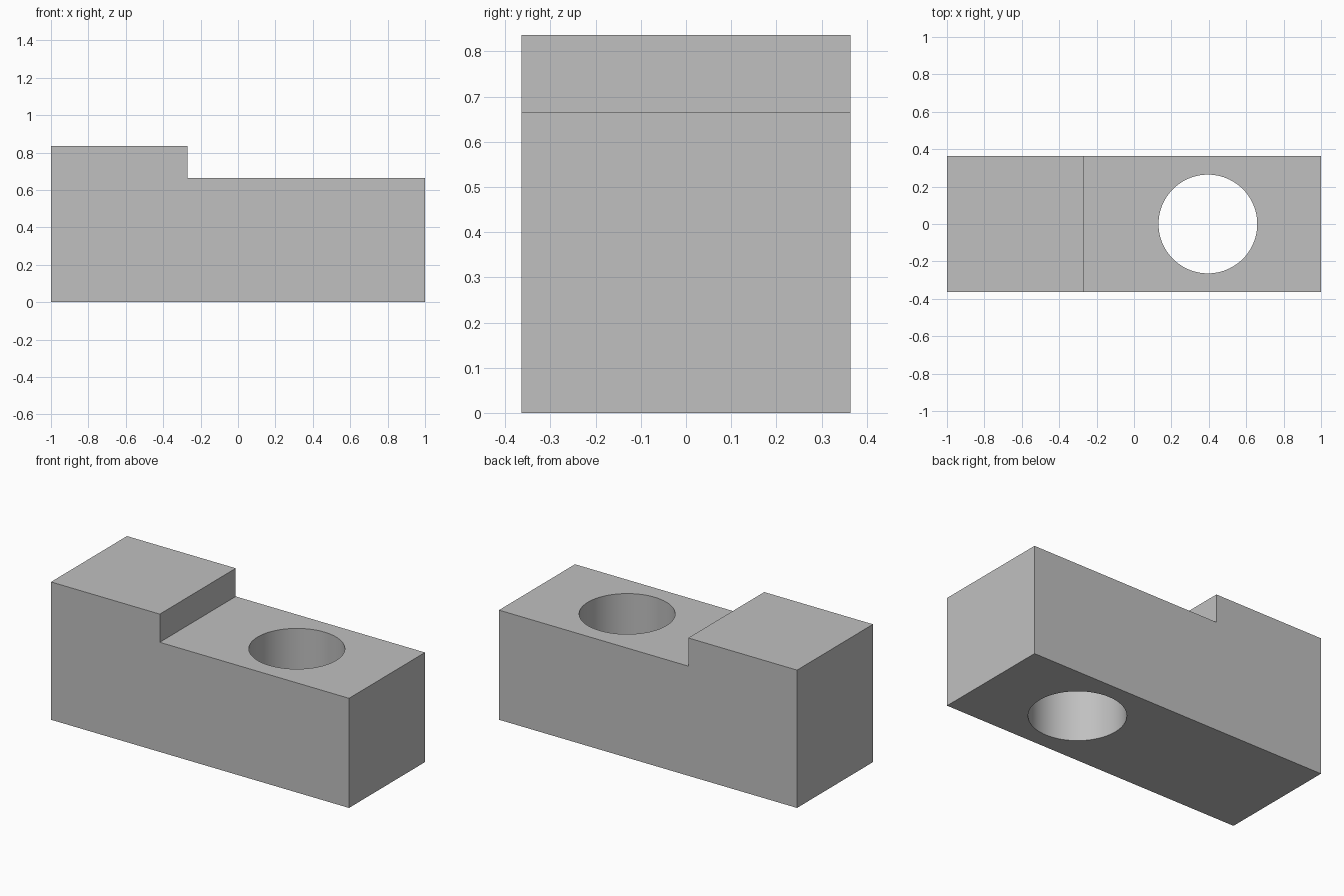
import bpy
import bmesh
import math

cube = bpy.data.objects.get("Cube")
if cube:
    bpy.data.objects.remove(cube, do_unlink=True)

LENGTH, DEPTH = 2.0, 0.728
STEP_X, LOW_Z, HIGH_Z = -0.27, 0.665, 0.836
HOLE_X, HOLE_R = 0.395, 0.264

# Plain grey material
grey = bpy.data.materials.new("light grey")
grey.use_nodes = True
colour = (0.53, 0.53, 0.53, 1)
grey.diffuse_color = colour
grey.node_tree.nodes["Principled BSDF"].inputs["Base Color"].default_value = colour

# Stepped block: side profile extruded through the depth
half = LENGTH / 2
profile = [(-half, 0), (half, 0), (half, LOW_Z),
           (STEP_X, LOW_Z), (STEP_X, HIGH_Z), (-half, HIGH_Z)]
bm = bmesh.new()
face = bm.faces.new([bm.verts.new((x, -DEPTH / 2, z)) for x, z in profile])
result = bmesh.ops.extrude_face_region(bm, geom=[face])
moved = [v for v in result["geom"] if isinstance(v, bmesh.types.BMVert)]
bmesh.ops.translate(bm, verts=moved, vec=(0, DEPTH, 0))
bmesh.ops.recalc_face_normals(bm, faces=bm.faces[:])
mesh = bpy.data.meshes.new("stepped_block")
bm.to_mesh(mesh)
bm.free()
mesh.materials.append(grey)
block = bpy.data.objects.new("stepped_block", mesh)
bpy.context.collection.objects.link(block)

# Round through hole in the lower step
bpy.ops.mesh.primitive_cylinder_add(vertices=96, radius=HOLE_R, depth=2,
                                    location=(HOLE_X, 0, LOW_Z / 2))
cutter = bpy.context.object
cutter.name = "hole_cutter"
cutter.hide_render = True
cutter.data.materials.append(grey)
cut = block.modifiers.new("through_hole", "BOOLEAN")
cut.operation = "DIFFERENCE"
cut.solver = "EXACT"
cut.object = cutter

bpy.ops.object.select_all(action="DESELECT")
block.select_set(True)
bpy.context.view_layer.objects.active = block
bpy.ops.object.modifier_apply(modifier=cut.name)
bpy.data.objects.remove(cutter, do_unlink=True)

# Smooth hole wall, sharp block edges
bpy.ops.object.shade_smooth_by_angle(angle=math.radians(30))
